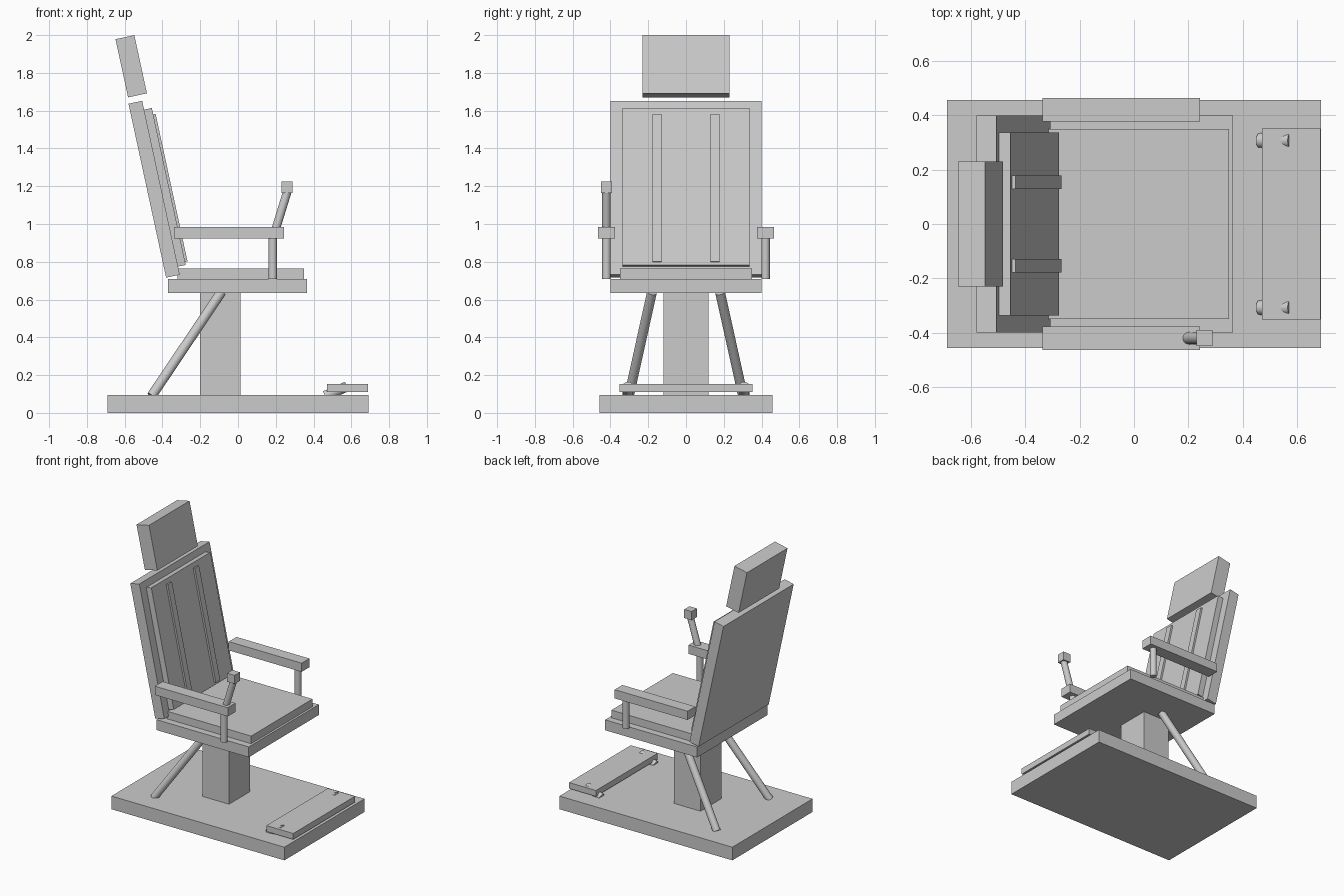
import bpy
from math import radians, sin, cos
from mathutils import Vector, Matrix

if "Cube" in bpy.data.objects:
    bpy.data.objects.remove(bpy.data.objects["Cube"])

TILT = radians(-12.2)  # recline of backrest parts


def box(name, center, size, tilt=0.0):
    bpy.ops.mesh.primitive_cube_add(size=1)
    ob = bpy.context.object
    ob.name = name
    ob.data.transform(Matrix.Diagonal((*size, 1)))
    ob.location = center
    ob.rotation_euler = (0, tilt, 0)
    return ob


def rod(name, a, b, r):
    a, b = Vector(a), Vector(b)
    bpy.ops.mesh.primitive_cylinder_add(vertices=24, radius=r, depth=(b - a).length,
                                        location=(a + b) / 2)
    ob = bpy.context.object
    ob.name = name
    ob.rotation_euler = (b - a).to_track_quat('Z', 'Y').to_euler()
    bpy.ops.object.shade_smooth_by_angle()
    return ob


def back_box(name, u, y, w, size):
    # u: offset forward of the back panel centre, w: offset along its height
    x = -0.444 + u * cos(TILT) + w * sin(TILT)
    z = 1.184 - u * sin(TILT) + w * cos(TILT)
    return box(name, (x, y, z), size, TILT)


# base and column
box("base_plate", (0, 0, 0.0475), (1.38, 0.914, 0.095))
box("column", (-0.094, 0, 0.365), (0.213, 0.24, 0.54))

# seat
box("seat_frame", (-0.002, 0, 0.6725), (0.735, 0.80, 0.075))
box("seat_cushion", (0.015, 0, 0.7375), (0.67, 0.70, 0.055))

# backrest and headrest
back_box("back_panel", 0, 0, 0, (0.074, 0.80, 0.942))
back_box("back_cushion", 0.058, 0, -0.002, (0.042, 0.674, 0.85))
back_box("headrest", 0.019, 0, 0.662, (0.102, 0.462, 0.315))

for side, s in (("left", 1), ("right", -1)):
    # raised back strip
    back_box(f"back_strip_{side}", 0.083, s * 0.154, -0.011, (0.018, 0.049, 0.80))
    # armrest and its post
    box(f"armrest_{side}", (-0.047, s * 0.421, 0.9535), (0.582, 0.088, 0.063))
    rod(f"armrest_post_{side}", (0.184, s * 0.421, 0.71), (0.184, s * 0.421, 0.93), 0.0225)
    # slanted rear strut
    rod(f"rear_strut_{side}", (-0.457, s * 0.302, 0.09), (-0.088, s * 0.18, 0.64), 0.026)
    # footrest bracket
    rod(f"footrest_bracket_{side}", (0.461, s * 0.308, 0.09), (0.577, s * 0.308, 0.14), 0.027)

# footrest
box("footrest", (0.58, 0, 0.1315), (0.215, 0.704, 0.043))

# control lever
rod("lever_shaft", (0.199, -0.421, 0.97), (0.262, -0.421, 1.175), 0.0225)
box("lever_knob", (0.259, -0.421, 1.194), (0.059, 0.059, 0.062))
